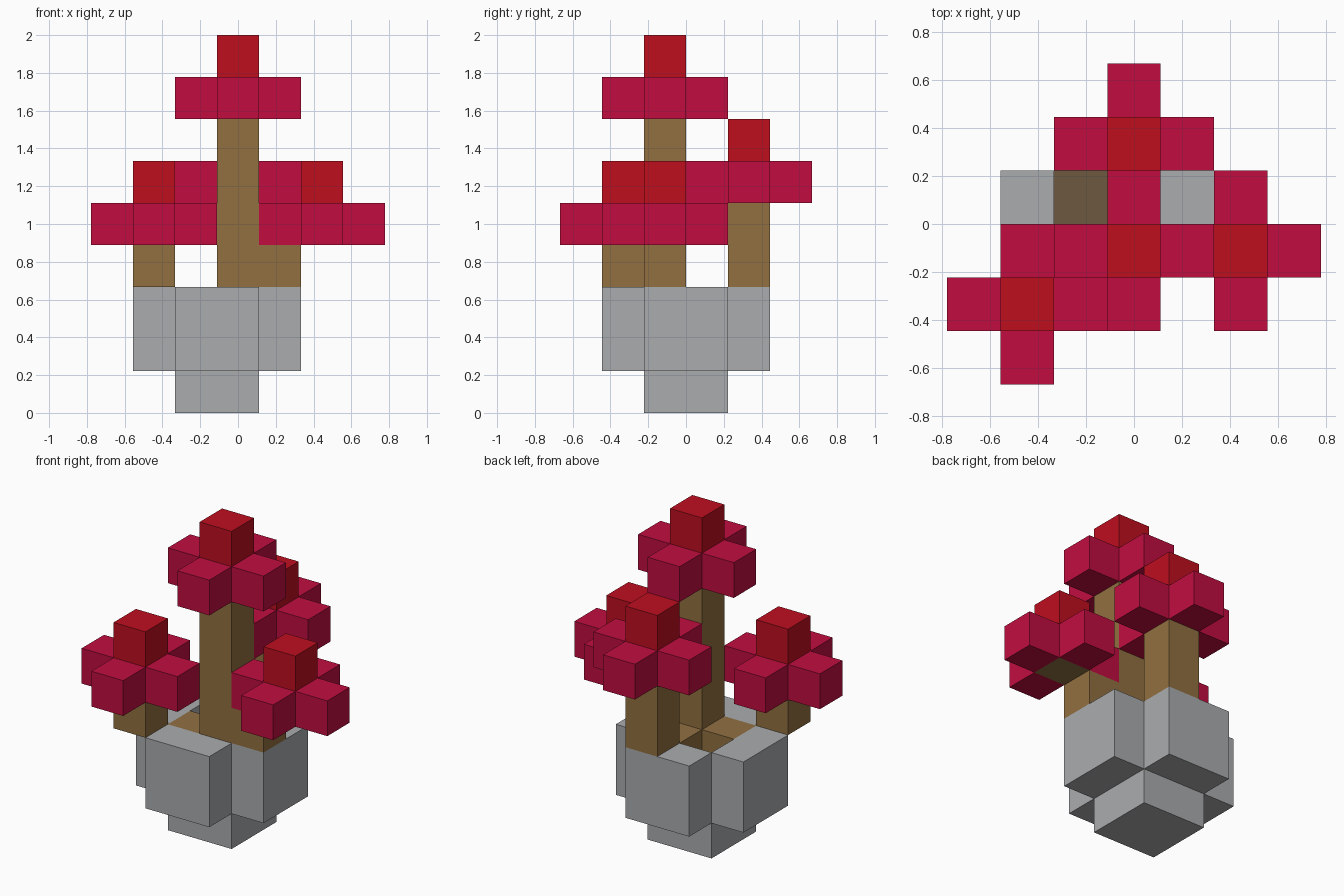
import bpy, bmesh
from mathutils import Vector

cube = bpy.data.objects.get("Cube")
if cube:
    bpy.data.objects.remove(cube, do_unlink=True)

S = 2 / 9                                  # edge of one block
ORIGIN = Vector((-0.5 * S, -3 * S, 0))     # low corner of block (0, 0, 0)


def material(name, rgb):
    lin = [(c / 255 / 12.92) if c <= 10 else ((c / 255 + 0.055) / 1.055) ** 2.4 for c in rgb]
    m = bpy.data.materials.new(name)
    m.use_nodes = True
    m.diffuse_color = (*lin, 1)
    m.node_tree.nodes["Principled BSDF"].inputs["Base Color"].default_value = (*lin, 1)
    return m


STONE = material("grey stone", (170, 172, 175))
WOOD = material("brown wood", (145, 112, 65))
SOIL = material("dark soil", (108, 88, 64))
PETAL = material("crimson petal", (193, 13, 64))
CAP = material("red cap", (191, 14, 31))


def block_range(xs, ys, zs):
    """All blocks in inclusive index ranges."""
    return {(x, y, z) for x in range(xs[0], xs[1] + 1)
            for y in range(ys[0], ys[1] + 1) for z in range(zs[0], zs[1] + 1)}


def build(name, cells, mat):
    """Make one object from blocks, leaving out faces between neighbours."""
    bm = bmesh.new()
    for cell in sorted(cells):
        low = ORIGIN + Vector(cell) * S
        for axis in range(3):
            for side in (0, 1):
                near = list(cell)
                near[axis] += 2 * side - 1
                if tuple(near) in cells:
                    continue
                corners = []
                for a, b in ((0, 0), (1, 0), (1, 1), (0, 1)):
                    p = Vector((0, 0, 0))
                    p[axis], p[(axis + 1) % 3], p[(axis + 2) % 3] = side, a, b
                    corners.append(bm.verts.new(low + p * S))
                bm.faces.new(corners if side else corners[::-1])
    bmesh.ops.remove_doubles(bm, verts=bm.verts, dist=1e-4)
    mesh = bpy.data.meshes.new(name)
    bm.to_mesh(mesh)
    bm.free()
    mesh.materials.append(mat)
    obj = bpy.data.objects.new(name, mesh)
    bpy.context.collection.objects.link(obj)


# Pot: square foot and four walls with open corners
build("pot_foot", block_range((-1, 0), (2, 3), (0, 0)), STONE)
build("pot_front_wall", block_range((-1, 0), (1, 1), (1, 2)), STONE)
build("pot_back_wall", block_range((-1, 0), (4, 4), (1, 2)), STONE)
build("pot_left_wall", block_range((1, 1), (2, 3), (1, 2)), STONE)
build("pot_right_wall", block_range((-2, -2), (2, 3), (1, 2)), STONE)

# Soil with a one-block hole in the root layer
build("soil", block_range((-1, 0), (2, 3), (1, 1)), SOIL)
build("roots", block_range((-1, 0), (2, 3), (2, 2)) - {(-1, 3, 2)}, WOOD)

# Trunk and short stems
build("trunk", block_range((0, 0), (2, 2), (3, 6)), WOOD)
build("left_stem", {(1, 2, 3)}, WOOD)
build("right_stem", {(-2, 1, 3)}, WOOD)
build("back_stem", block_range((0, 0), (4, 4), (3, 4)), WOOD)


def flower(name, x, y, z):
    build(name + "_heart", {(x, y, z)}, WOOD)
    for i, (dx, dy) in enumerate(((1, 0), (0, 1), (-1, 0), (0, -1)), 1):
        build(f"{name}_petal_{i}", {(x + dx, y + dy, z)}, PETAL)
    build(name + "_cap", {(x, y, z + 1)}, CAP)


# Four blossoms
flower("top_flower", 0, 2, 7)
flower("left_flower", 2, 2, 4)
flower("right_flower", -2, 1, 4)
flower("back_flower", 0, 4, 5)
